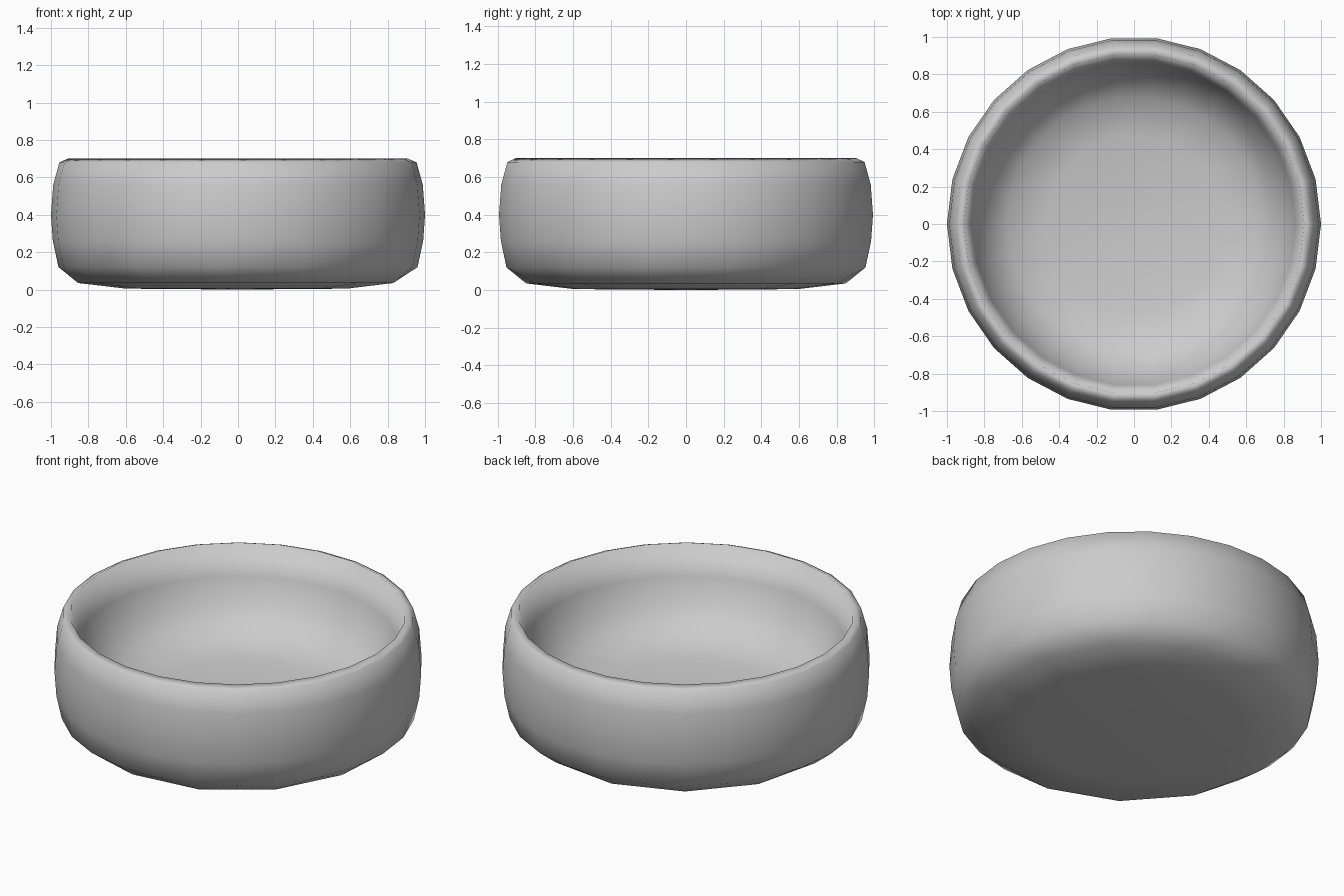
import bpy, bmesh, math

if "Cube" in bpy.data.objects:
    bpy.data.objects.remove(bpy.data.objects["Cube"])

N = 26  # sides of the bowl wall

# Closed bowl section from under the base, over the rim, to the inner floor:
# (radius, height, number of sides)
profile = [
    (0.60, 0.005, 13), (0.855, 0.035, 13),
    (0.96, 0.12, N), (0.99, 0.26, N), (1.00, 0.40, N), (0.988, 0.56, N),
    (0.955, 0.68, N), (0.91, 0.70, N),
    (0.865, 0.52, N), (0.80, 0.37, N), (0.68, 0.255, N),
    (0.48, 0.21, 13),
]

bm = bmesh.new()


def ring(r, z, n):
    step = N // n
    # coarse rings sit on every second direction of the fine rings
    angles = [2 * math.pi * (k * step + step - 1) / N for k in range(n)]
    return [bm.verts.new((r * math.cos(a), r * math.sin(a), z)) for a in angles]


def bridge(a, b):
    if len(a) == len(b):
        n = len(a)
        for k in range(n):
            bm.faces.new((a[k], a[(k + 1) % n], b[(k + 1) % n], b[k]))
        return
    coarse, fine = (a, b) if len(a) < len(b) else (b, a)
    n = len(coarse)
    for k in range(n):
        c0, c1 = coarse[k], coarse[(k + 1) % n]
        f0, f1, f2 = (fine[(2 * k + i) % N] for i in (1, 2, 3))
        bm.faces.new((c0, f1, f0))
        bm.faces.new((c0, c1, f1))
        bm.faces.new((c1, f2, f1))


def cap(loop, z):
    centre = bm.verts.new((0, 0, z))
    for k in range(len(loop)):
        bm.faces.new((loop[k], loop[(k + 1) % len(loop)], centre))


# Lathe the section and close both ends
rings = [ring(*p) for p in profile]
for a, b in zip(rings, rings[1:]):
    bridge(a, b)
cap(rings[0], 0.0)
cap(rings[-1], 0.20)
bmesh.ops.recalc_face_normals(bm, faces=bm.faces[:])

mesh = bpy.data.meshes.new("bowl")
bm.to_mesh(mesh)
bm.free()
for p in mesh.polygons:
    p.use_smooth = True
bowl = bpy.data.objects.new("bowl", mesh)
bpy.context.collection.objects.link(bowl)
